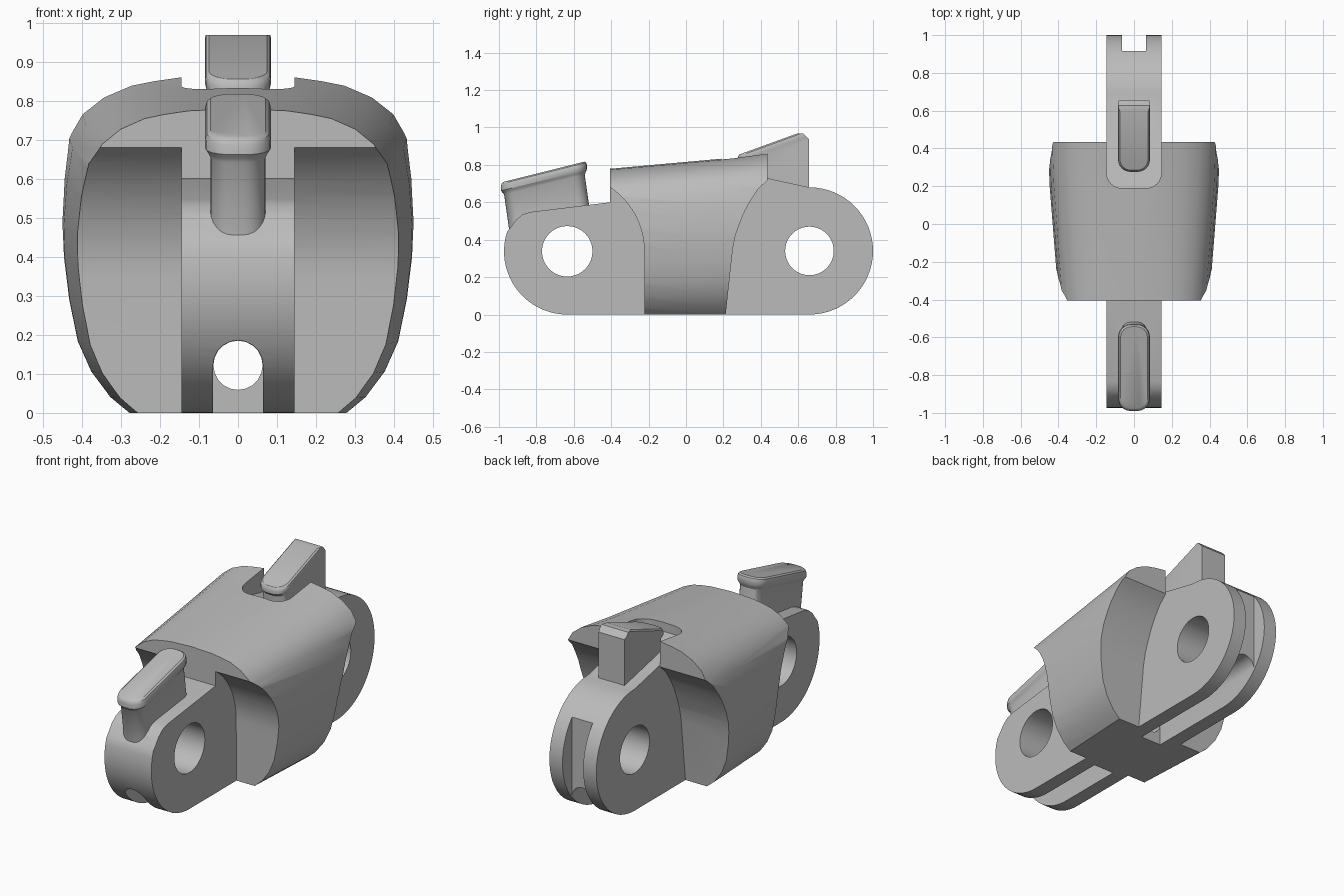
import bpy, bmesh, math
from math import sin, cos, pi, radians

old = bpy.data.objects.get("Cube")
if old:
    bpy.data.objects.remove(old)

grey = bpy.data.materials.new("plain_grey")
grey.use_nodes = True
GREY = (0.5, 0.5, 0.5, 1)
grey.diffuse_color = GREY
grey.node_tree.nodes["Principled BSDF"].inputs["Base Color"].default_value = GREY

LUG = 0.145       # half width of the hinge lugs
SLOT = 0.064      # half width of the cord channel
FRONT = (-0.635, 0.338)
REAR = (0.66, 0.34)


def loft(name, rings):
    """Closed solid through matching rings of 3D points."""
    bm = bmesh.new()
    loops = [[bm.verts.new(p) for p in ring] for ring in rings]
    n = len(loops[0])
    for a, b in zip(loops, loops[1:]):
        for i in range(n):
            j = (i + 1) % n
            bm.faces.new((a[i], a[j], b[j], b[i]))
    bm.faces.new(loops[0][::-1])
    bm.faces.new(loops[-1])
    bmesh.ops.recalc_face_normals(bm, faces=bm.faces)
    mesh = bpy.data.meshes.new(name)
    bm.to_mesh(mesh)
    bm.free()
    mesh.materials.append(grey)
    ob = bpy.data.objects.new(name, mesh)
    bpy.context.collection.objects.link(ob)
    return ob


def prism(name, pts, axis, lo, hi):
    """Extrude a flat outline along one axis."""
    place = {"x": lambda p, t: (t, p[0], p[1]),
             "y": lambda p, t: (p[0], t, p[1]),
             "z": lambda p, t: (p[0], p[1], t)}[axis]
    return loft(name, [[place(p, t) for p in pts] for t in (lo, hi)])


def arc(c, r, a, b, n):
    return [(c[0] + r * cos(radians(a + (b - a) * i / n)),
             c[1] + r * sin(radians(a + (b - a) * i / n))) for i in range(n + 1)]


def circle(c, r, n):
    return arc(c, r, 0, 360, n)[:-1]


def combine(target, tool, operation):
    """Apply a boolean and discard the tool."""
    mod = target.modifiers.new("bool", "BOOLEAN")
    mod.operation = operation
    mod.solver = "EXACT"
    mod.object = tool
    bpy.context.view_layer.objects.active = target
    bpy.ops.object.modifier_apply(modifier=mod.name)
    bpy.data.objects.remove(tool)


def cut(target, tool):
    combine(target, tool, "DIFFERENCE")


def notch_floor(y):
    return 0.68 + 0.217 * (REAR[0] - y)


# Rounded shell, tapering toward the front
half = [(0.145, 0.86), (0.215, 0.85), (0.275, 0.838), (0.345, 0.808), (0.40, 0.765),
        (0.435, 0.705), (0.45, 0.61), (0.458, 0.5), (0.455, 0.41), (0.442, 0.3),
        (0.42, 0.19), (0.385, 0.11), (0.335, 0.042), (0.285, 0)]
section = [(0, 0.866)] + half + [(-x, z) for x, z in reversed(half)]
body = loft("body", [[(x * sx, y, z * sz) for x, z in section]
                     for y, sx, sz in ((-0.405, 0.87, 0.9), (0.2, 0.975, 0.963), (0.435, 0.995, 1))])

# Side clearances around each hinge
front_clear = ([(-0.22, -0.1)] + arc(FRONT, 0.412, 0, 56, 14) + [(-0.6, 0.68), (-0.6, -0.1)])
rear_clear = [(0.205, -0.1), (0.212, 0), (0.25, 0.35), (0.265, 0.425), (0.29, 0.495), (0.315, 0.555),
              (0.345, 0.61), (0.385, 0.67), (0.44, 0.722), (0.6, 0.722), (0.6, -0.1)]
for outline in (front_clear, rear_clear):
    for lo, hi in ((LUG, 0.7), (-0.7, -LUG)):
        cut(body, prism("clearance", outline, "x", lo, hi))

# Rounded notch with a sloping floor behind the shell's crown
plan = ([(-LUG, 0.6)] + arc((-LUG + 0.08, 0.27), 0.08, 180, 270, 8)
        + arc((LUG - 0.08, 0.27), 0.08, 270, 360, 8) + [(LUG, 0.6)])
cut(body, loft("notch", [[(x, y, notch_floor(y)) for x, y in plan],
                         [(x, y, 1.2) for x, y in plan]]))

# Hinge lugs at both ends as one plate
lug_outline = (arc(REAR, 0.34, 90, -90, 32) + arc(FRONT, 0.338, 270, 162, 20)
               + [(-0.935, 0.47), (-0.908, 0.507), (-0.875, 0.534), (-0.834, 0.548),
                  (-0.405, 0.6), (0.3, 0.6), (0.3, notch_floor(0.3))])
combine(body, prism("lugs", lug_outline, "x", -LUG, LUG), "UNION")


# Pegs: stacked rounded outlines on a tilted plane
def peg(name, centre, tilt, levels):
    t = radians(tilt)
    rings = []
    for dy, dz, hl, hw in levels:
        r = hw * 0.8
        ring = []
        for sx, sy, a in ((1, 1, 0), (-1, 1, 90), (-1, -1, 180), (1, -1, 270)):
            ring += arc((sx * (hw - r), sy * (hl - r)), r, a, a + 90, 6)
        rings.append([(x, centre[0] + dy + l * cos(t), centre[1] + dz + l * sin(t))
                      for x, l in ring])
    return loft(name, rings)


front_peg = peg("front_peg", (-0.76, 0.755), 14,
                [(0, 0.008, 0.223, 0.071), (0, 0.001, 0.233, 0.08), (0, -0.012, 0.237, 0.084),
                 (0, -0.036, 0.237, 0.084), (0.002, -0.047, 0.23, 0.077),
                 (0.003, -0.06, 0.222, 0.071), (0.033, -0.27, 0.222, 0.071)])
rear_peg = peg("rear_peg", (0.52, 0.938), 20,
               [(0, 0.003, 0.25, 0.074), (0, -0.005, 0.258, 0.082), (0, -0.016, 0.26, 0.084),
                (0, -0.03, 0.26, 0.084), (0.002, -0.05, 0.245, 0.08), (0.01, -0.33, 0.24, 0.08)])
cut(rear_peg, prism("peg_trim", [(0.4, 0.968), (0.628, 0.968), (0.657, 0.937), (0.657, 0.2),
                                 (1, 0.2), (1, 1.3), (0.4, 1.3)], "x", -0.3, 0.3))
combine(body, front_peg, "UNION")
combine(body, rear_peg, "UNION")

# Hinge pin holes
cut(body, prism("front_pin", circle(FRONT, 0.135, 40), "x", -0.4, 0.4))
cut(body, prism("rear_pin", circle(REAR, 0.13, 40), "x", -0.4, 0.4))

# Cord channel: open slots under the lugs, round bore through the shell
arch = [(-SLOT, -0.1), (SLOT, -0.1)] + arc((0, 0.122), SLOT, 0, 180, 10)
cut(body, prism("front_channel", arch, "y", -1.2, -0.25))
cut(body, prism("rear_channel", arch, "y", 0.14, 1.2))
cut(body, prism("bore", circle((0, 0.122), SLOT - 0.001, 20), "y", -0.4, 0.4))
rear_slot = [(-SLOT, 0.915), (SLOT, 0.915), (SLOT, 1.2), (-SLOT, 1.2)]
cut(body, prism("rear_groove", rear_slot, "z", -0.1, 0.8))

# Smooth curves, sharp edges
body.name = "finger_joint_link"
bpy.ops.object.select_all(action="DESELECT")
body.select_set(True)
bpy.context.view_layer.objects.active = body
bpy.ops.object.shade_smooth_by_angle(angle=radians(32))
